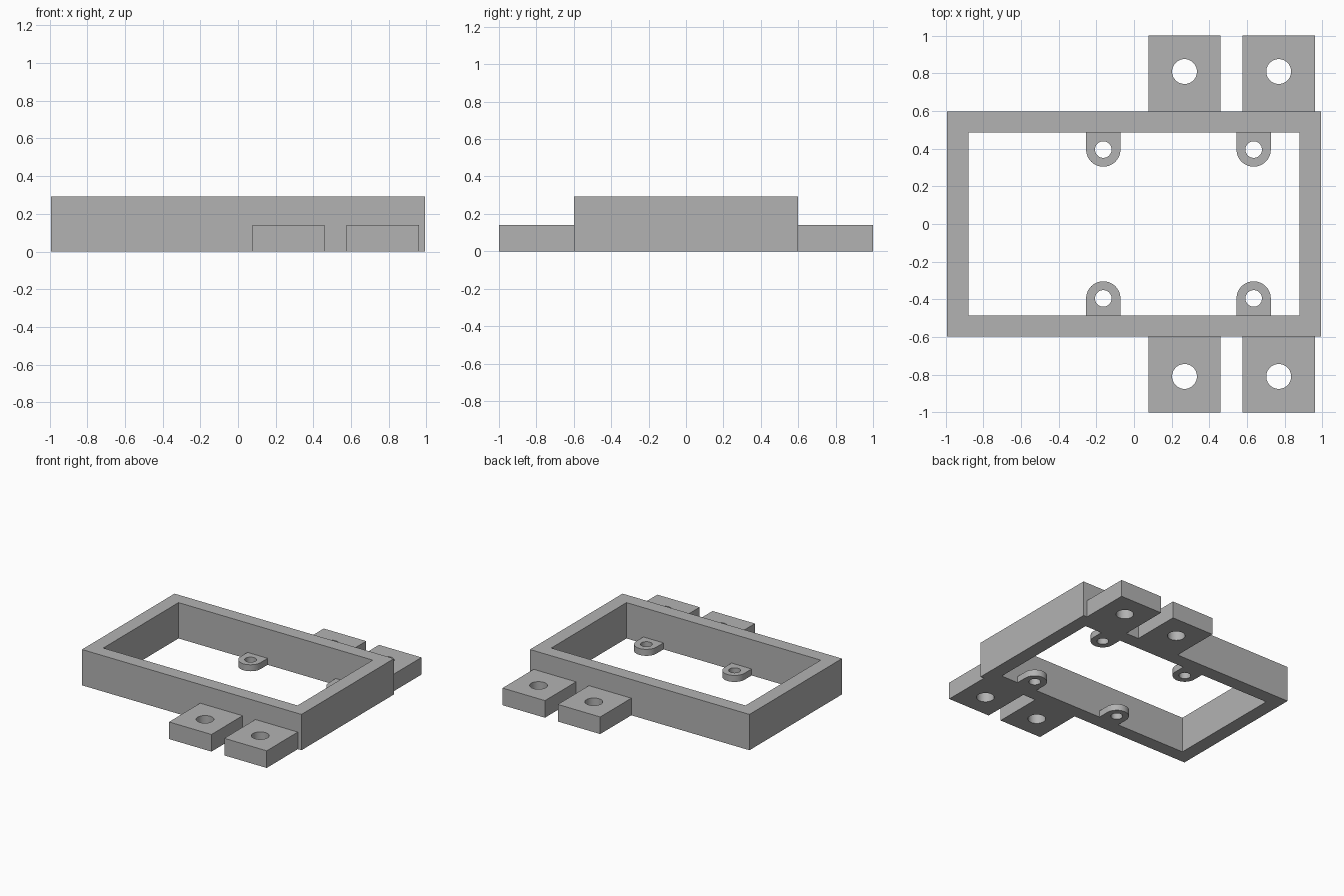
import bpy, bmesh, math

cube = bpy.data.objects.get("Cube")
if cube:
    bpy.data.objects.remove(cube, do_unlink=True)

grey = bpy.data.materials.new("plain grey")
grey.use_nodes = True
grey.diffuse_color = (0.45, 0.45, 0.45, 1)
grey.node_tree.nodes["Principled BSDF"].inputs["Base Color"].default_value = grey.diffuse_color


def rectangle(x0, x1, y0, y1):
    return [(x0, y0), (x1, y0), (x1, y1), (x0, y1)]


def arc(cx, cy, r, start, sweep, steps):
    angles = [start + sweep * i / steps for i in range(steps + 1)]
    return [(cx + r * math.cos(a), cy + r * math.sin(a)) for a in angles]


def circle(cx, cy, r):
    return arc(cx, cy, r, 0, math.tau, 48)[:-1]


def plate(name, outline, hole, height):
    """Upright slab with one through hole, both given as closed outlines."""
    bm = bmesh.new()
    caps = {0: [], height: []}
    for ring in (outline, hole):
        low, high = [[bm.verts.new((x, y, z)) for x, y in ring] for z in caps]
        for i in range(len(ring)):
            j = (i + 1) % len(ring)
            bm.faces.new((low[i], low[j], high[j], high[i]))
            caps[0].append(bm.edges.get((low[i], low[j])))
            caps[height].append(bm.edges.get((high[i], high[j])))
    for edges in caps.values():
        bmesh.ops.triangle_fill(bm, edges=edges, use_beauty=True, normal=(0, 0, 1))
    bmesh.ops.recalc_face_normals(bm, faces=bm.faces)
    mesh = bpy.data.meshes.new(name)
    bm.to_mesh(mesh)
    bm.free()
    mesh.materials.append(grey)
    obj = bpy.data.objects.new(name, mesh)
    bpy.context.collection.objects.link(obj)
    bpy.ops.object.select_all(action="DESELECT")
    obj.select_set(True)
    bpy.context.view_layer.objects.active = obj
    bpy.ops.object.shade_smooth_by_angle(angle=math.radians(30))


HALF_X, HALF_Y, WALL = 0.993, 0.598, 0.114
IN_X, IN_Y = HALF_X - WALL, HALF_Y - WALL + 0.002

# Open rectangular frame
plate("frame", rectangle(-HALF_X, HALF_X, -HALF_Y, HALF_Y),
      rectangle(-IN_X, IN_X, -IN_Y, IN_Y), 0.293)

for side, s in (("front", -1), ("back", 1)):
    # Outer mounting tabs
    for place, x in (("inner", 0.268), ("outer", 0.768)):
        plate(f"{side}_{place}_tab",
              rectangle(x - 0.192, x + 0.192, *sorted((s * HALF_Y, s))),
              circle(x, s * 0.809, 0.066), 0.14)
    # Round-ended screw lugs on the inside walls
    for place, x in (("middle", -0.163), ("left", 0.635)):
        r, y = 0.091, s * 0.395
        outline = arc(x, y, r, 0, -s * math.pi, 24)
        outline += [(x - r, s * IN_Y), (x + r, s * IN_Y)]
        plate(f"{side}_{place}_lug", outline, circle(x, y, 0.044), 0.053)
